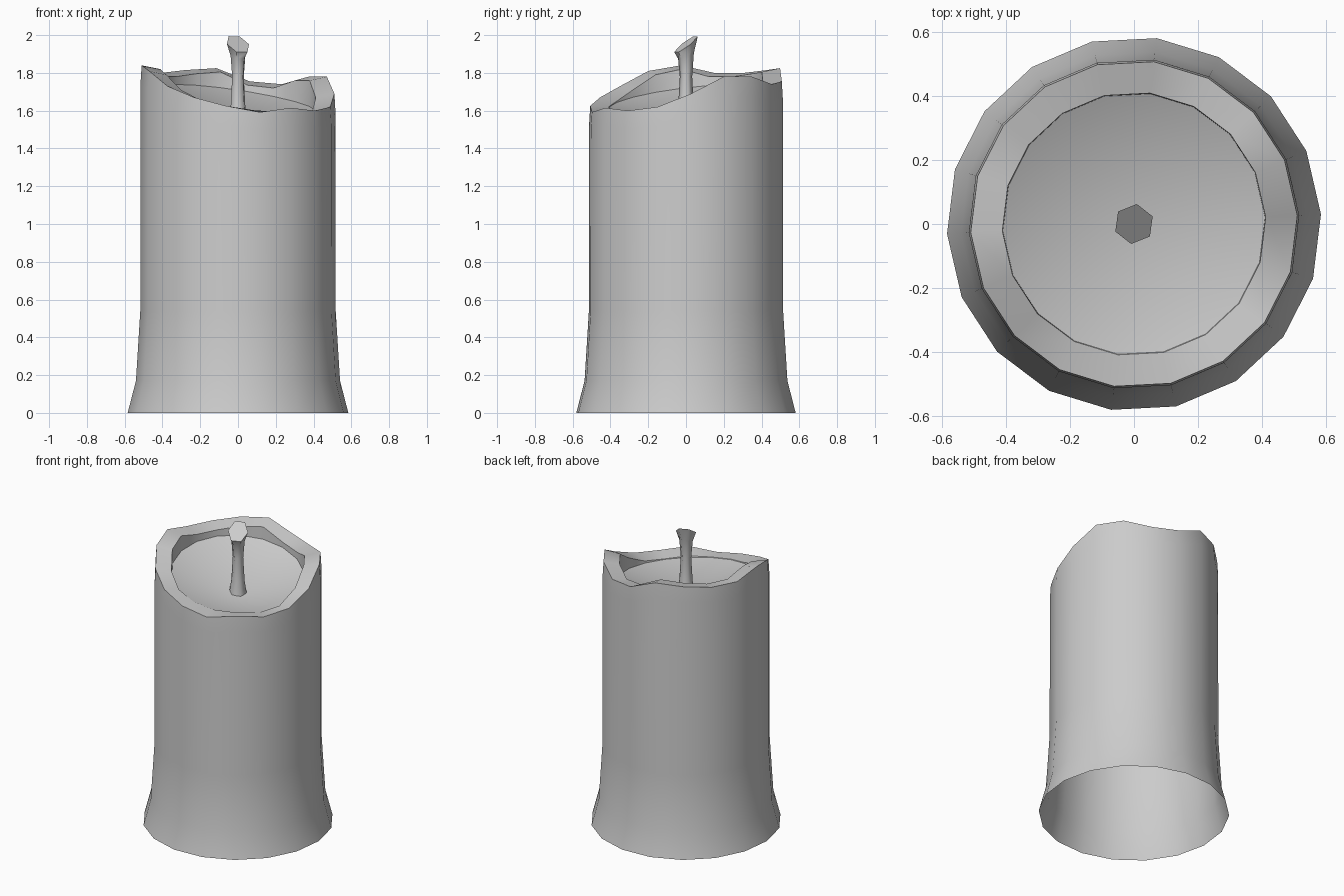
import bpy, bmesh, math
from math import radians, cos, sin

if "Cube" in bpy.data.objects:
    bpy.data.objects.remove(bpy.data.objects["Cube"])


def ring(bm, n, r, height, offset):
    """Loop of n verts; height is a function of (index, x, y)."""
    out = []
    for i in range(n):
        a = radians(offset) + 2 * math.pi * i / n
        x, y = r * cos(a), r * sin(a)
        out.append(bm.verts.new((x, y, height(i, x, y))))
    return out


def bridge(bm, a, b):
    n = len(a)
    for i in range(n):
        j = (i + 1) % n
        bm.faces.new((a[i], a[j], b[j], b[i]))


def loft(bm, rings):
    for a, b in zip(rings, rings[1:]):
        bridge(bm, a, b)


def finish(bm, name, angle):
    mesh = bpy.data.meshes.new(name)
    bm.to_mesh(mesh)
    bm.free()
    ob = bpy.data.objects.new(name, mesh)
    bpy.context.collection.objects.link(ob)
    bpy.ops.object.select_all(action='DESELECT')
    ob.select_set(True)
    bpy.context.view_layer.objects.active = ob
    bpy.ops.object.shade_smooth_by_angle(angle=radians(angle))
    return ob


# Melted rim heights, counter-clockwise from +x
RIM = [1.69, 1.78, 1.78, 1.74, 1.755, 1.825, 1.815, 1.80, 1.80,
       1.84, 1.81, 1.73, 1.67, 1.625, 1.592, 1.615, 1.60, 1.62]
SIDES, TURN = 18, 3


def pool_z(i, x, y):
    return 1.66 - 0.15 * x + 0.12 * y


def inner_z(i, x, y):
    return max(RIM[i] - 0.02, pool_z(i, x, y) + 0.003)


# Wax body: flared open foot, wall, uneven rim, inner wall and dished pool
bm = bmesh.new()
rings = [ring(bm, SIDES, r, lambda i, x, y, z=z: z, TURN)
         for r, z in ((0.585, 0), (0.541, 0.17), (0.518, 0.54))]
rings.append(ring(bm, SIDES, 0.517, lambda i, x, y: RIM[i] - 0.1, TURN))
rings.append(ring(bm, SIDES, 0.511, lambda i, x, y: RIM[i], TURN))
rings.append(ring(bm, SIDES, 0.412, inner_z, TURN))
rings.append(ring(bm, SIDES, 0.410, pool_z, TURN))
loft(bm, rings)
centre = bm.verts.new((0, 0, 1.53))
edge = rings[-1]
for i in range(SIDES):
    bm.faces.new((edge[i], edge[(i + 1) % SIDES], centre))
finish(bm, "wax_body", 40)

# Wick: pinched six-sided stem with a slanted cut top
bm = bmesh.new()
rings = [ring(bm, 6, r, lambda i, x, y, z=z: z, 22)
         for r, z in ((0.058, 1.52), (0.042, 1.62), (0.033, 1.78))]
rings.append(ring(bm, 6, 0.042, lambda i, x, y: 1.89 - 0.15 * x + 0.4 * y, 22))
rings.append(ring(bm, 6, 0.063, lambda i, x, y: 1.952 - 0.3 * x + 0.7 * y, 22))
loft(bm, rings)
bm.faces.new(rings[-1])
finish(bm, "wick", 62)
